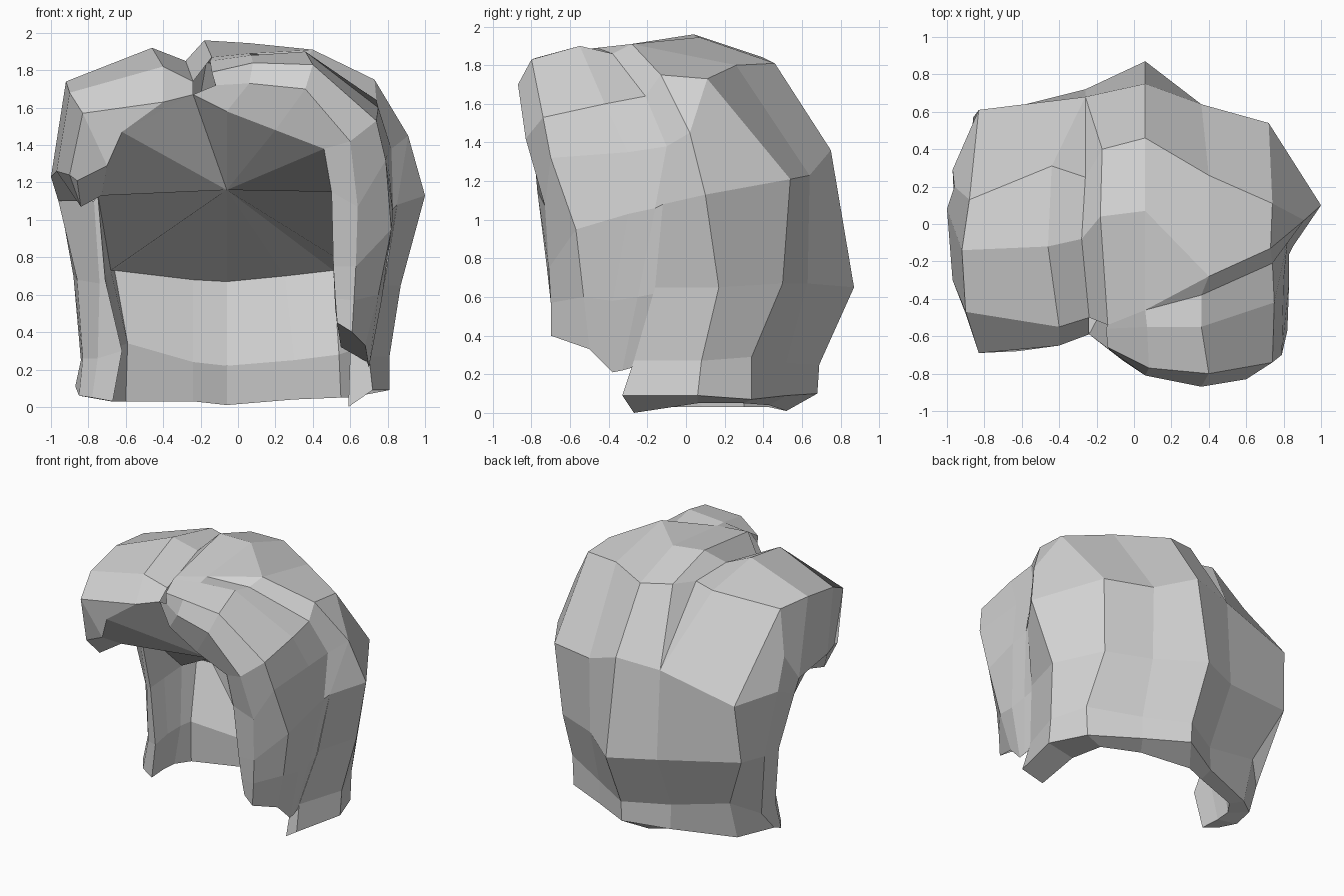
import bpy
import bmesh

if "Cube" in bpy.data.objects:
    bpy.data.objects.remove(bpy.data.objects["Cube"], do_unlink=True)

# One flat colour for all the hair
hair_grey = bpy.data.materials.new("hair_grey")
hair_grey.use_nodes = True
hair_colour = (.65, .65, .65, 1)
hair_grey.diffuse_color = hair_colour
for node in hair_grey.node_tree.nodes:
    if node.type == 'BSDF_PRINCIPLED':
        node.inputs["Base Color"].default_value = hair_colour
        node.inputs["Roughness"].default_value = .8


def loft(name, sections, flip=False, closed=False, cap_end=False):
    """Skin a list of equally long cross-sections with flat quads."""
    bm = bmesh.new()
    rows = [[bm.verts.new(point) for point in section] for section in sections]
    count = len(rows[0])
    spans = count if closed else count - 1
    for row, following in zip(rows, rows[1:]):
        for j in range(spans):
            k = (j + 1) % count
            bm.faces.new((row[j], row[k], following[k], following[j]))
    if cap_end:
        bm.faces.new(rows[-1])
    if flip:
        bmesh.ops.reverse_faces(bm, faces=bm.faces[:])
    # Sections may share points, which turns quads into triangles
    bmesh.ops.remove_doubles(bm, verts=bm.verts[:], dist=.001)
    bmesh.ops.dissolve_degenerate(bm, edges=bm.edges[:], dist=.001)
    mesh = bpy.data.meshes.new(name)
    bm.to_mesh(mesh)
    bm.free()
    mesh.materials.append(hair_grey)
    obj = bpy.data.objects.new(name, mesh)
    bpy.context.scene.collection.objects.link(obj)
    return obj


# Points shared by neighbouring parts
brow = (-.06, -.25, 1.16)
left_cheek = (.5, -.3, 1.17)
right_cheek = (-.75, -.1, 1.14)
left_seam = (.91, .02, 1.45)
left_bulge = (1, .1, 1.13)
left_edge = (.85, -.12, 1.08)
left_shoulder = (.73, -.13, 1.75)
left_top = (.4, -.28, 1.91)
part_front = (.06, -.46, 1.89)
part_corner = (-.14, -.54, 1.87)
nape_left = (.72, .54, 1.21)
nape_mid_left = (.36, .64, 1.23)
nape_middle = (.06, .75, 1.36)
nape_right = (-.26, .68, 1.32)
right_corner = (-.83, .61, 1.17)
right_side = (-.97, .29, 1.2)
right_edge = (-.96, .08, 1.1)
valley_back = (-.26, .25, 1.83)
valley_top = (-.28, -.08, 1.85)
valley_front = (-.24, -.5, 1.74)
valley_end = (-.24, -.59, 1.67)

# Back hair: each ring runs from the left front edge round the nape to the right
outer_rings = [
    [left_edge, left_bulge, nape_left, nape_mid_left, nape_middle,
     nape_right, right_corner, right_side, right_edge, (-.77, -.08, 1.1)],
    [(.78, -.16, .65), (.87, .17, .65), (.68, .5, .67), (.36, .63, .67), (.06, .87, .65),
     (-.26, .72, .66), (-.86, .57, .74), (-.88, .32, .7), (-.86, .12, .68), (-.74, -.03, .66)],
    [(.7, -.27, .27), (.81, .08, .27), (.71, .34, .29), (.36, .52, .26), (.06, .69, .25),
     (-.24, .52, .24), (-.68, .45, .34), (-.84, .3, .25), (-.83, .12, .26), (-.75, 0, .26)],
    [(.72, -.33, .09), (.81, .06, .09), (.7, .34, .07), (.36, .52, .09), (.06, .68, .1),
     (-.24, .53, .06), (-.68, .36, .05), (-.87, .19, .11), (-.85, .08, .06), (-.78, -.02, .05)],
]
# Lining: continues under the hem and up inside to the brow
lining_rings = [
    [(.59, -.27, 0), (.6, .06, .05), (.55, .3, .05), (.3, .43, .04), (-.06, .52, .01),
     (-.24, .43, .03), (-.6, .3, .03), (-.67, .2, .03), (-.68, .08, .03), (-.67, -.07, .03)],
    [(.6, -.2, .3), (.6, .06, .3), (.54, .28, .28), (.3, .4, .25), (-.06, .48, .22),
     (-.24, .42, .24), (-.59, .28, .34), (-.62, .2, .33), (-.63, .06, .32), (-.62, -.1, .3)],
    [(.73, -.14, .66), (.68, .1, .7), (.51, .45, .73), (.25, .5, .7), (-.06, .58, .67),
     (-.24, .55, .68), (-.66, .45, .73), (-.68, .3, .73), (-.7, .12, .7), (-.71, -.03, .68)],
    [(.78, -.12, 1.1), left_cheek, brow, brow, brow,
     brow, brow, right_cheek, right_cheek, right_cheek],
]
loft("back_hair", outer_rings + lining_rings, flip=True)

# Crown: from the nape line up and forward to the parting
loft("crown_hair", [
    [left_edge, left_bulge, nape_left, nape_mid_left, nape_middle, nape_right, nape_right],
    [left_seam, left_seam, (.74, .11, 1.73), (.4, .26, 1.8), (.06, .46, 1.81),
     (-.17, .4, 1.84), valley_back],
    [left_seam, left_seam, left_shoulder, left_top, (.06, .07, 1.945),
     (-.18, .04, 1.96), valley_top],
    [left_seam, left_seam, left_shoulder, left_top, part_front, part_corner, valley_front],
])

# Left lock: sweeps from the parting over the brow and down to a tip;
# its last two columns form the small step beneath the crown
loft("left_lock", [
    [brow, valley_end, (-.12, -.68, 1.72), (-.14, -.66, 1.79), (-.15, -.56, 1.85),
     part_corner, part_corner],
    [brow, (-.06, -.73, 1.58), (.06, -.81, 1.73), (.08, -.77, 1.84), (.07, -.55, 1.88),
     part_front, part_front],
    [brow, (.2, -.78, 1.48), (.36, -.87, 1.7), (.4, -.8, 1.83), (.36, -.55, 1.9),
     (.36, -.38, 1.86), left_top],
    [brow, (.46, -.79, 1.38), (.6, -.83, 1.42), (.74, -.74, 1.53), (.75, -.42, 1.6),
     (.74, -.21, 1.64), left_shoulder],
    [left_cheek, (.5, -.77, 1.15), (.64, -.73, 1.07), (.79, -.7, 1.32), (.8, -.3, 1.35),
     (.82, -.1, 1.38), left_seam],
    [(.51, -.3, .73), (.51, -.72, .75), (.63, -.71, .75), (.82, -.57, .95),
     (.83, -.3, 1.03), (.83, -.16, 1.06), left_edge],
    [(.52, -.3, .52), (.52, -.7, .58), (.62, -.7, .57), (.75, -.53, .6),
     (.77, -.38, .58), (.77, -.25, .6), (.77, -.15, .62)],
    [(.55, -.3, .32), (.53, -.68, .45), (.61, -.7, .4), (.68, -.5, .33),
     (.7, -.38, .21), (.7, -.33, .22), (.69, -.26, .24)],
], flip=True, closed=True, cap_end=True)

# Right fringe: a swept-back mass, listed from the nape to the brow
loft("right_fringe", [
    [nape_right, nape_right, right_corner, right_side, right_side],
    [valley_back, (-.44, .31, 1.83), (-.88, .13, 1.74), (-.96, .2, 1.43), right_side],
    [valley_top, (-.46, -.12, 1.92), (-.92, -.14, 1.74), (-1, .08, 1.23), right_edge],
    [valley_front, (-.4, -.55, 1.82), (-.9, -.47, 1.68), (-.97, -.3, 1.26), (-.8, -.3, 1.1)],
    [valley_end, (-.4, -.65, 1.63), (-.83, -.69, 1.57), (-.9, -.48, 1.24), (-.84, -.45, 1.07)],
    [valley_end, (-.62, -.68, 1.47), (-.7, -.62, 1.29), (-.86, -.58, 1.21), (-.84, -.45, 1.07)],
    [brow, brow, (-.73, -.35, 1.13), (-.84, -.45, 1.07), (-.84, -.45, 1.07)],
])

# Right underside: closes the fringe to the lining
loft("fringe_underside", [
    [brow, (-.73, -.35, 1.13), (-.84, -.45, 1.07)],
    [brow, right_cheek, (-.8, -.3, 1.1)],
    [brow, (-.8, .08, 1.12), right_edge],
])

# Right and left edge strips: close the shell thickness at the front
for side, index in (("left", 0), ("right", -1)):
    outer = [ring[index] for ring in outer_rings]
    inner = [ring[index] for ring in reversed(lining_rings)]
    loft(side + "_edge", list(zip(outer, inner)), flip=(side == "left"))
